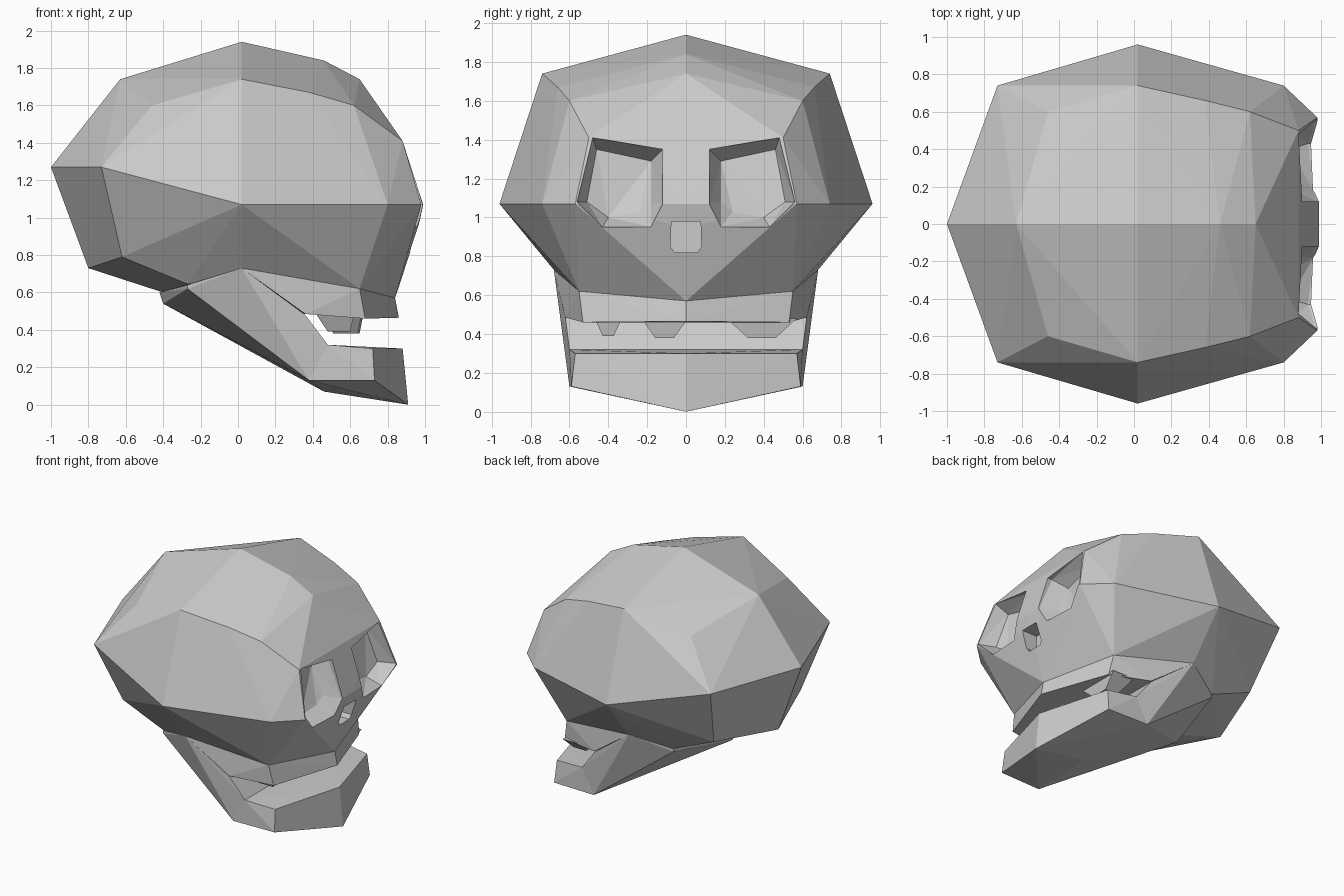
import bpy, bmesh

if "Cube" in bpy.data.objects:
    bpy.data.objects.remove(bpy.data.objects["Cube"])


def hull(name, pts, mirror=True):
    """Faceted solid around the points, mirrored across y = 0 if wanted."""
    pts = list(pts)
    if mirror:
        pts += [(x, -y, z) for x, y, z in pts if y]
    bm = bmesh.new()
    for p in pts:
        bm.verts.new(p)
    bmesh.ops.convex_hull(bm, input=bm.verts[:])
    loose = [v for v in bm.verts if not v.link_faces]
    bmesh.ops.delete(bm, geom=loose, context='VERTS')
    bmesh.ops.recalc_face_normals(bm, faces=bm.faces[:])
    me = bpy.data.meshes.new(name)
    bm.to_mesh(me)
    bm.free()
    ob = bpy.data.objects.new(name, me)
    bpy.context.collection.objects.link(ob)
    return ob


def cut(target, cutter):
    """Subtract the cutter and remove it."""
    cutter.hide_render = True
    mod = target.modifiers.new("cut", 'BOOLEAN')
    mod.operation, mod.solver, mod.object = 'DIFFERENCE', 'EXACT', cutter
    bpy.context.view_layer.objects.active = target
    bpy.ops.object.modifier_apply(modifier=mod.name)
    bpy.data.objects.remove(cutter)


# cranium and face: midline profile plus side corners
midline = [(-1, 1.27), (-.63, 1.74), (.02, 1.94), (.46, 1.84), (.65, 1.74),
           (.99, 1.07), (.965, .95), (.84, .57), (-.4, .60), (-.8, .73)]
sides = [(-.73, .74, 1.27), (-.46, .60, 1.60), (.02, .74, 1.74), (.38, .66, 1.67),
         (.62, .60, 1.60), (.88, .50, 1.41), (.98, .57, 1.07), (.80, .74, 1.07),
         (.02, .96, 1.07), (-.62, .54, .79), (-.27, .54, .645), (.02, .68, .73),
         (.65, .55, .62)]
cranium = hull("cranium", [(x, 0, z) for x, z in midline] + sides)

# eye sockets: rim on the face, smaller floor behind it
rim = [(.86, .12, 1.35), (.88, .48, 1.41), (.97, .56, 1.08),
       (.93, .43, .95), (.96, .18, .95), (.98, .12, 1.07)]
floor = [(.76, .18, 1.29), (.78, .46, 1.35), (.85, .51, 1.08),
         (.83, .40, 1.00), (.85, .24, 1.03), (.86, .18, 1.08)]
for s in (1, -1):
    pts = rim + floor + [(x + .3, y, z) for x, y, z in rim]
    cut(cranium, hull("socket_cutter", [(x, s * y, z) for x, y, z in pts], False))

# nose opening
cut(cranium, hull("nose_cutter", [(x, y, z) for x in (.84, 1.2)
                                  for y, z in ((.075, .98), (.08, .85), (.06, .82))]))

# upper jaw band
hull("upper_jaw", [(.02, .68, .73), (.65, .55, .62), (.84, 0, .57), (.86, 0, .465),
                   (.68, .53, .46), (.36, .62, .485), (.2, 0, .5)])

# worn tooth lumps under the upper jaw: x range, y range, bottom height
teeth = [(.42, .62, -.47, -.33, .39), (.45, .66, -.23, .01, .38), (.48, .67, .21, .57, .38)]
for i, (x0, x1, y0, y1, zb) in enumerate(teeth):
    hull(f"tooth_{i + 1}",
         [(x, y, .48) for x in (x0, x1) for y in (y0, y1)] +
         [(x, y, zb) for x in (x0 + .06, x1 - .02)
          for y in (y0 + (y1 - y0) * .3, y1 - (y1 - y0) * .3)], False)

# lower jaw: rear branch rising to the cranium, and the chin
hull("jaw_branch", [(-.27, .54, .64), (-.27, .54, .62), (.02, .68, .73), (.36, .62, .48),
                    (.48, .60, .32), (.38, .60, .13), (-.42, 0, .60), (-.40, 0, .54),
                    (.46, 0, .07), (.48, 0, .32)])
hull("jaw_chin", [(.48, .60, .32), (.72, .57, .30), (.73, .59, .13), (.38, .60, .13),
                  (.88, 0, .30), (.91, 0, 0), (.46, 0, .07)])
